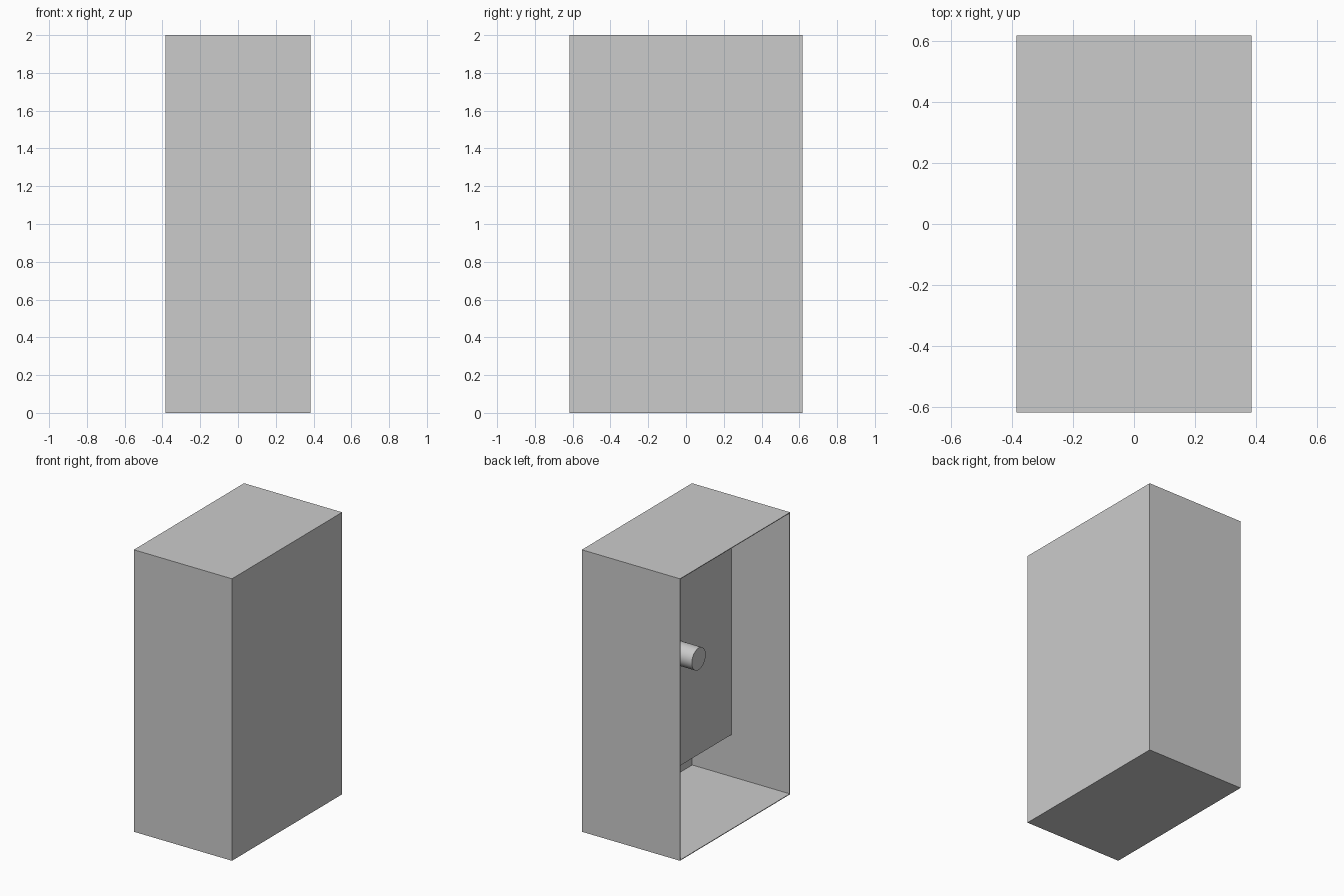
import bpy, bmesh
from math import pi

WIDTH, DEPTH, HEIGHT = 0.77, 1.235, 2.0
SHEET = 0.005

old = bpy.data.objects.get("Cube")
if old:
    bpy.data.objects.remove(old, do_unlink=True)

grey = bpy.data.materials.new("light_grey")
grey.use_nodes = True
grey.diffuse_color = (0.6, 0.6, 0.6, 1)
grey.node_tree.nodes["Principled BSDF"].inputs["Base Color"].default_value = grey.diffuse_color


def box(name, size, centre):
    bpy.ops.mesh.primitive_cube_add(size=1, location=centre)
    obj = bpy.context.object
    obj.name = name
    obj.scale = size
    bpy.ops.object.transform_apply(location=False, rotation=False, scale=True)
    obj.data.materials.append(grey)
    return obj


# Thin sheet housing, open on the -x side
housing = box("housing", (WIDTH, DEPTH, HEIGHT), (0, 0, HEIGHT / 2))
bm = bmesh.new()
bm.from_mesh(housing.data)
bmesh.ops.delete(bm, geom=[f for f in bm.faces if f.normal.x < -0.9], context="FACES_ONLY")
bm.to_mesh(housing.data)
bm.free()
sheet = housing.modifiers.new("sheet", "SOLIDIFY")
sheet.thickness = SHEET
sheet.offset = -1
sheet.use_even_offset = True

# Upright inner panel, with a gap below it
panel_x, panel_bottom, panel_thick = 0.07, 0.304, 0.02
panel_top = HEIGHT - SHEET
box("inner_panel",
    (panel_thick, DEPTH - 2 * SHEET, panel_top - panel_bottom),
    (panel_x + panel_thick / 2, 0, (panel_top + panel_bottom) / 2))

# Round knob standing out from the panel
knob_end = -0.10
knob_root = panel_x + panel_thick / 2
bpy.ops.mesh.primitive_cylinder_add(
    vertices=32, radius=0.078, depth=knob_root - knob_end,
    location=((knob_root + knob_end) / 2, 0, 1.12), rotation=(0, pi / 2, 0))
knob = bpy.context.object
knob.name = "knob"
knob.data.materials.append(grey)
bpy.ops.object.shade_smooth_by_angle()
